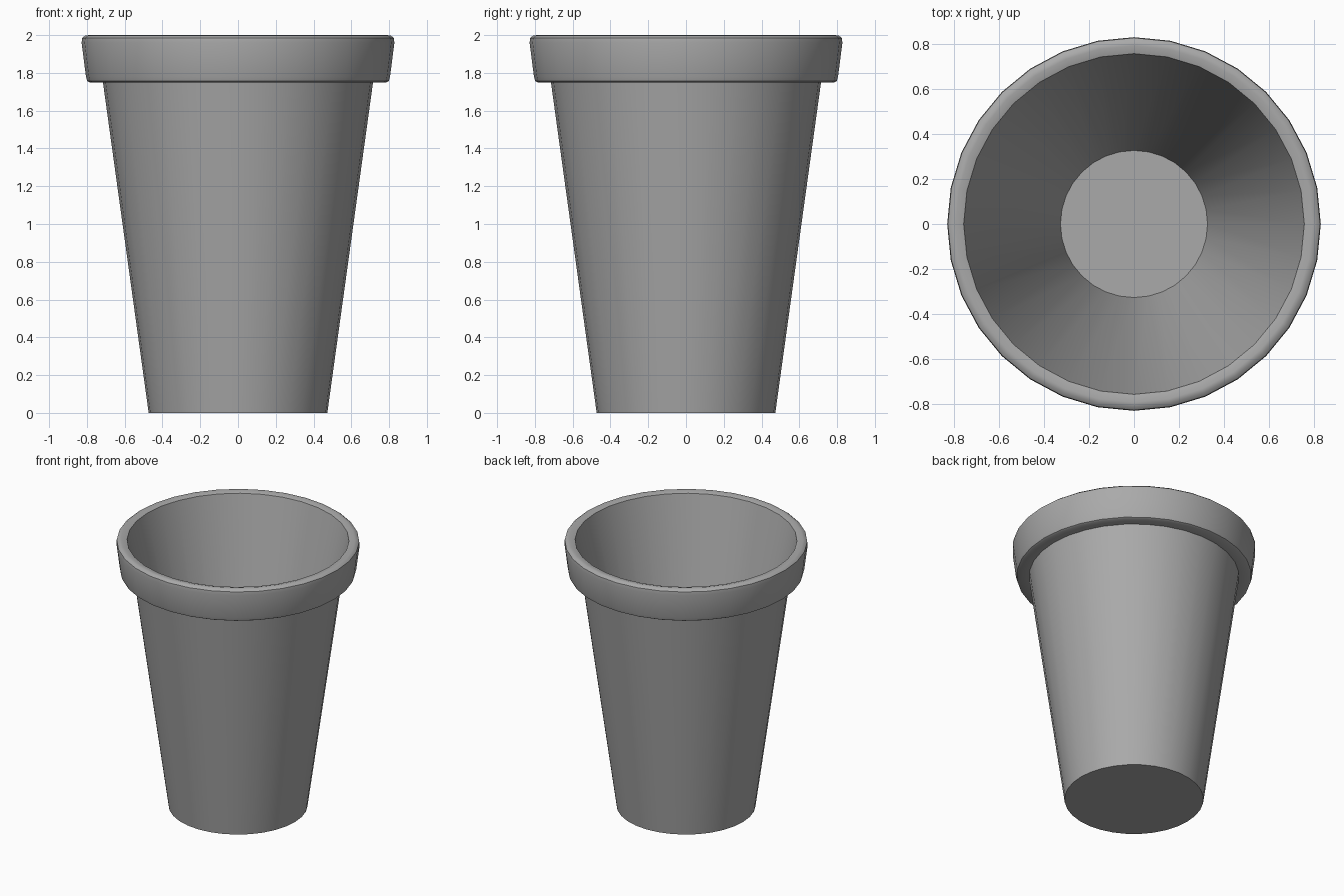
import bpy
import bmesh
import math

cube = bpy.data.objects.get("Cube")
if cube:
    bpy.data.objects.remove(cube, do_unlink=True)

SIDES = 32

grey = bpy.data.materials.new("plain_grey")
grey.use_nodes = True
colour = (0.4, 0.4, 0.4, 1)
grey.diffuse_color = colour
grey.node_tree.nodes["Principled BSDF"].inputs["Base Color"].default_value = colour


def lathe(name, profile):
    """Turn a (radius, height) profile around z; flat discs close both ends."""
    bm = bmesh.new()
    rings = []
    for radius, height in profile:
        ring = []
        for i in range(SIDES):
            a = math.tau * i / SIDES
            ring.append(bm.verts.new((radius * math.cos(a), radius * math.sin(a), height)))
        rings.append(ring)
    for low, high in zip(rings, rings[1:]):
        for i in range(SIDES):
            j = (i + 1) % SIDES
            bm.faces.new((low[i], low[j], high[j], high[i]))
    bm.faces.new(rings[0][::-1])
    bm.faces.new(rings[-1])
    mesh = bpy.data.meshes.new(name)
    bm.to_mesh(mesh)
    bm.free()
    mesh.materials.append(grey)
    obj = bpy.data.objects.new(name, mesh)
    bpy.context.collection.objects.link(obj)
    bpy.ops.object.select_all(action="DESELECT")
    obj.select_set(True)
    bpy.context.view_layer.objects.active = obj
    bpy.ops.object.shade_smooth_by_angle(angle=math.radians(40))
    return obj


# Tapered outer wall, overhanging rounded rim, then the hollow down to its floor
lathe("flower_pot", [
    (0.473, 0), (0.715, 1.75),
    (0.785, 1.75), (0.798, 1.757), (0.805, 1.78),
    (0.828, 1.96), (0.825, 1.985), (0.81, 1.997), (0.79, 2.0),
    (0.755, 1.99), (0.326, 0.15),
])
